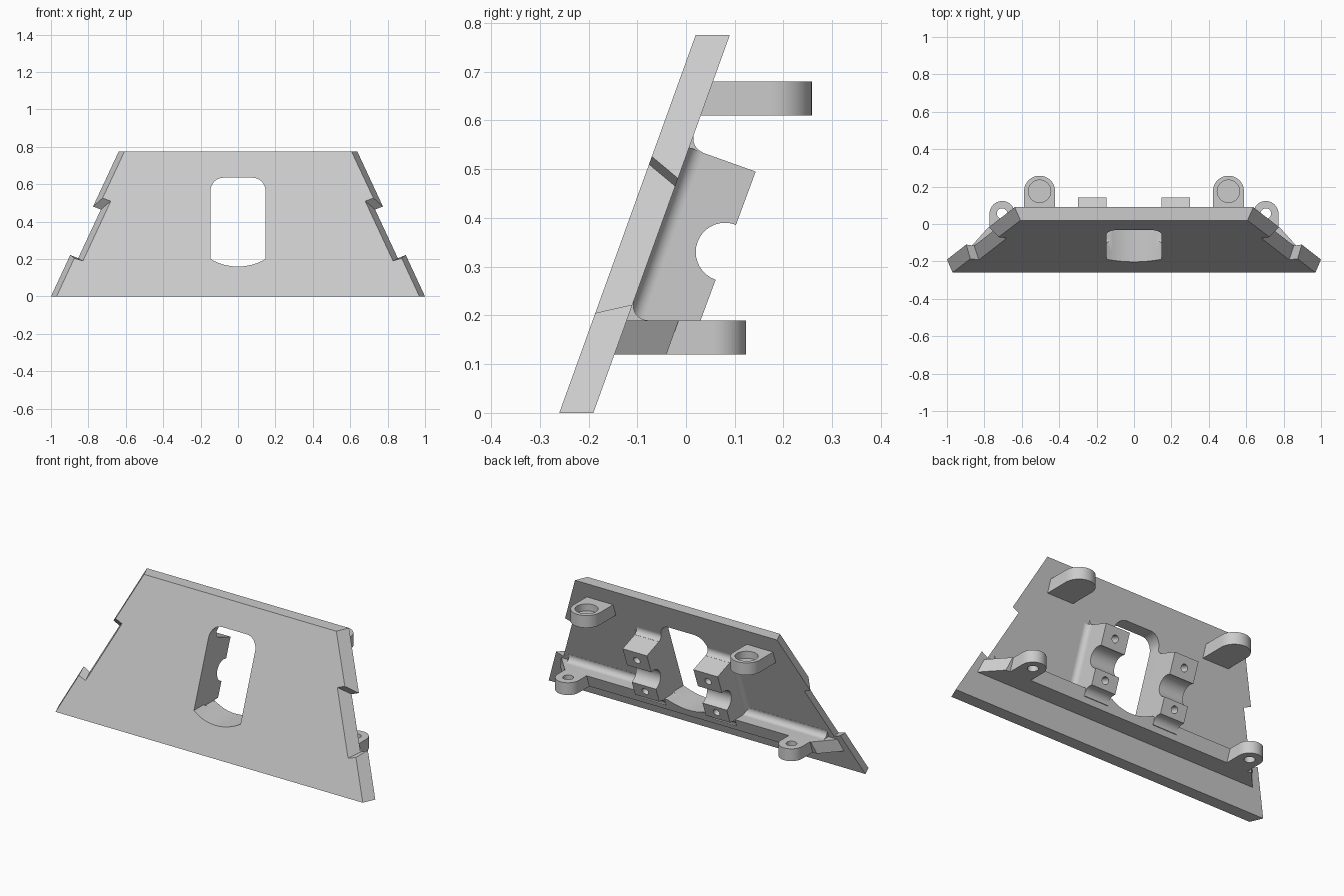
import bpy, bmesh, math
from mathutils import Matrix, Vector

cube = bpy.data.objects.get("Cube")
if cube:
    bpy.data.objects.remove(cube, do_unlink=True)

grey = bpy.data.materials.new("light_grey")
grey.use_nodes = True
GREY = (0.6, 0.6, 0.6, 1)
grey.diffuse_color = GREY
grey.node_tree.nodes["Principled BSDF"].inputs["Base Color"].default_value = GREY

# Leaning frame: x, outward normal n, and t up the back of the panel
LEAN = math.atan(0.361)
FRAME = Matrix.Translation((0, -0.19, 0)) @ Matrix.Rotation(-LEAN, 4, "X")
AXES = {"x": lambda a, b, e: (e, a, b),
        "y": lambda a, b, e: (a, e, b),
        "z": lambda a, b, e: (a, b, e)}


def loft(name, start, end, matrix=Matrix()):
    """Solid between two matching outlines."""
    bm = bmesh.new()
    a = [bm.verts.new(matrix @ Vector(p)) for p in start]
    b = [bm.verts.new(matrix @ Vector(p)) for p in end]
    bm.faces.new(a)
    bm.faces.new(b[::-1])
    for i in range(len(a)):
        j = (i + 1) % len(a)
        bm.faces.new((a[j], a[i], b[i], b[j]))
    bmesh.ops.recalc_face_normals(bm, faces=bm.faces)
    mesh = bpy.data.meshes.new(name)
    bm.to_mesh(mesh)
    bm.free()
    mesh.materials.append(grey)
    obj = bpy.data.objects.new(name, mesh)
    bpy.context.collection.objects.link(obj)
    return obj


def prism(name, outline, axis, lo, hi, matrix=Matrix()):
    put = AXES[axis]
    return loft(name, [put(*p, lo) for p in outline],
                [put(*p, hi) for p in outline], matrix)


def arc(cx, cy, r, start, end, steps=12):
    angles = [math.radians(start + (end - start) * i / steps) for i in range(steps + 1)]
    return [(cx + r * math.cos(a), cy + r * math.sin(a)) for a in angles]


def circle(cx, cy, r):
    return arc(cx, cy, r, 0, 350, 35)


def use(obj):
    bpy.ops.object.select_all(action="DESELECT")
    obj.select_set(True)
    bpy.context.view_layer.objects.active = obj


def cut(obj, *cutters):
    for cutter in cutters:
        mod = obj.modifiers.new("cut", "BOOLEAN")
        mod.operation = "DIFFERENCE"
        mod.solver = "EXACT"
        mod.object = cutter
        use(obj)
        bpy.ops.object.modifier_apply(modifier=mod.name)


def finish(obj, mirror=False):
    use(obj)
    bpy.ops.object.shade_smooth_by_angle(angle=math.radians(30))
    if mirror:
        obj.modifiers.new("mirror", "MIRROR").use_mirror_merge = False


def mirrored(right):
    return right + [(-x, z) for x, z in reversed(right)]


# Leaning panel with a notch in each slanted side
front = mirrored([(0.97, 0), (0.875, 0.205), (0.829, 0.19), (0.68, 0.51), (0.724, 0.526), (0.607, 0.775)])
back = mirrored([(1.0, 0), (0.897, 0.222), (0.855, 0.204), (0.733, 0.465), (0.775, 0.481), (0.638, 0.775)])
panel = loft("panel", [(x, -0.26 + 0.361 * z, z) for x, z in front],
             [(x, -0.19 + 0.361 * z, z) for x, z in back])

# Shelf across the back, its ends tapering inward
shelf_profile = [(-0.165, 0.12), (-0.04, 0.12), (-0.015, 0.19), (-0.14, 0.19)]


def shelf_end(y):
    return 0.79 - 0.9 * (y + 0.03)


shelf = loft("shelf", [(-shelf_end(y), y, z) for y, z in shelf_profile],
             [(shelf_end(y), y, z) for y, z in shelf_profile])

# Curved fillet between shelf and panel
shelf_fillet = prism("shelf_fillet", [(-0.13, 0.185), (-0.078, 0.185)]
                     + arc(-0.078, 0.22, 0.03, 270, 160) + [(-0.12, 0.231)],
                     "x", -0.815, 0.815)

# Window cut straight through from front to back
sag = math.degrees(math.asin(0.147 / 0.29))
window = prism("window_cutter", arc(0, 0.45, 0.29, 270 - sag, 270 + sag, 16)
               + arc(0.077, 0.565, 0.07, 0, 90) + arc(-0.077, 0.565, 0.07, 90, 180),
               "y", -0.5, 0.5)
for part in (panel, shelf, shelf_fillet):
    cut(part, window)
    finish(part)

# Clamp blocks beside the window, with a round channel and screw holes
block = prism("clamp_block", [(-0.14, 0.19), (-0.09, 0.15), (-0.03, 0.15)]
              + arc(0.015, 0.15, 0.04, 180, 90, 8)
              + [(0.03, 0.19), (0.143, 0.495), (0.0, 0.546), (-0.02, 0.53)],
              "x", 0.147, 0.30)
channel = prism("channel_cutter", circle(0.08, 0.33, 0.06), "x", 0, 0.5)
screws = [prism("screw_cutter", circle(0.225, t, 0.02), "y", 0.07, 0.3, FRAME)
          for t in (0.3, 0.52)]
cut(block, channel, *screws)
finish(block, True)

# Fillets joining the blocks to the panel
side_fillet = prism("block_side_fillet", [(0.29, -0.01), (0.33, -0.01)]
                    + arc(0.33, 0.03, 0.03, 270, 180) + [(0.29, 0.03)],
                    "z", 0.21, 0.579, FRAME)
top_fillet = prism("block_top_fillet", [(0.03, 0.57)] + arc(0.03, 0.609, 0.03, 270, 180)
                   + [(-0.01, 0.609), (-0.01, 0.57)], "x", 0.147, 0.30, FRAME)
finish(side_fillet, True)
finish(top_fillet, True)


def lug(name, x, y, r, root, lo, hi, hole_r, hole_lo):
    obj = prism(name, [(x - r, root), (x + r, root)] + arc(x, y, r, 0, 180, 24), "z", lo, hi)
    hole = prism("hole_cutter", circle(x, y, hole_r), "z", hole_lo, hi + 0.1)
    cut(obj, hole)
    finish(obj, True)
    return hole


# Lower lugs with through holes, upper lugs with blind pockets
holes = [lug("lower_lug", 0.705, 0.056, 0.067, -0.07, 0.12, 0.19, 0.028, 0),
         lug("upper_lug", 0.505, 0.175, 0.083, 0.01, 0.61, 0.68, 0.06, 0.64)]

for cutter in [window, channel] + screws + holes:
    bpy.data.objects.remove(cutter, do_unlink=True)
